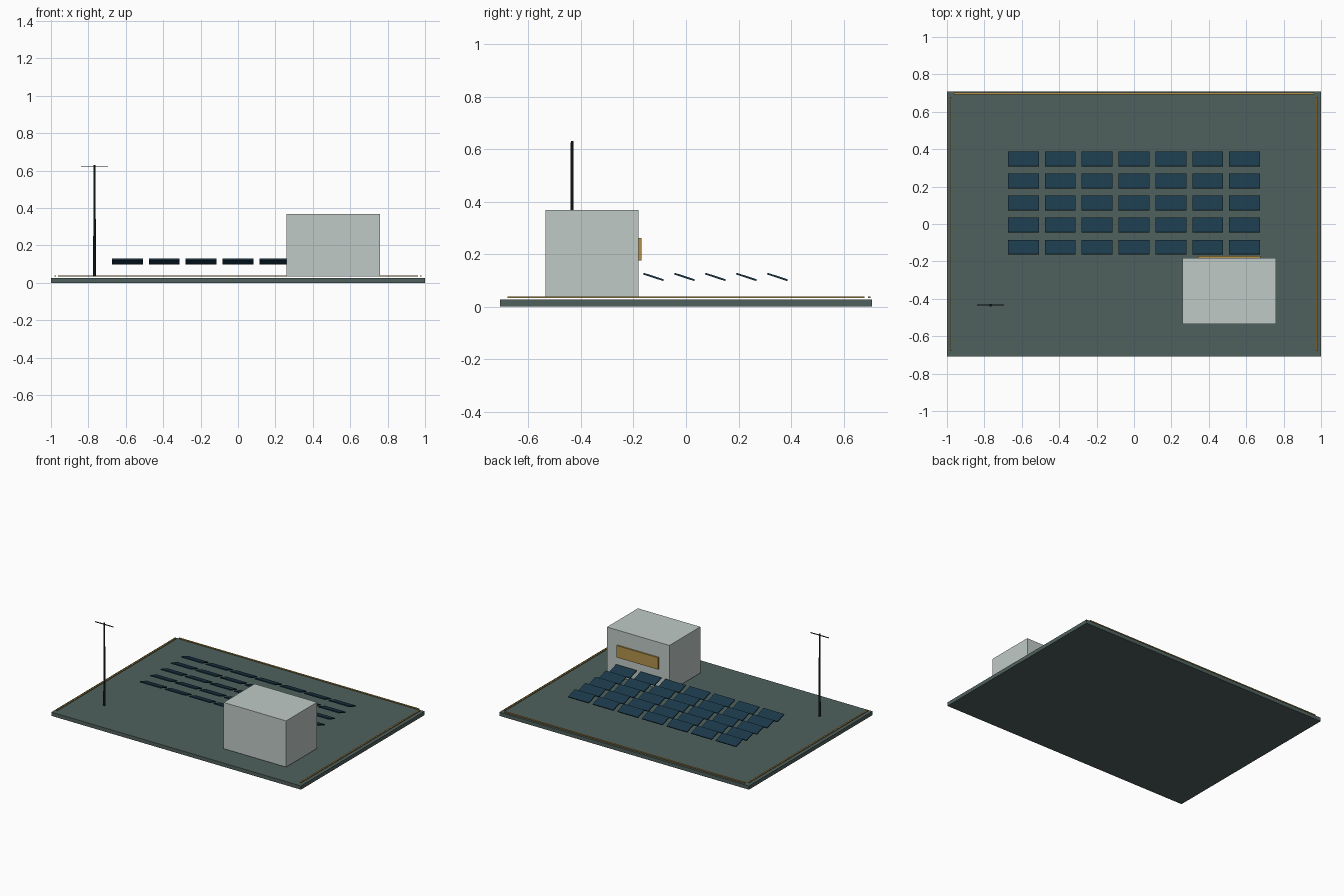
import bpy, math

if "Cube" in bpy.data.objects:
    bpy.data.objects.remove(bpy.data.objects["Cube"])


def material(name, rgb):
    m = bpy.data.materials.new(name)
    m.diffuse_color = (*rgb, 1)
    m.use_nodes = True
    m.node_tree.nodes["Principled BSDF"].inputs["Base Color"].default_value = m.diffuse_color
    return m


DECK = material("slate_green", (0.08, 0.12, 0.11))
PANEL = material("panel_blue", (0.011, 0.042, 0.07))
WALL = material("pale_grey", (0.52, 0.59, 0.56))
GOLD = material("gold", (0.45, 0.29, 0.07))
DARK = material("dark_metal", (0.015, 0.025, 0.025))


def box(name, lo, hi, mat):
    """Box between two opposite corners."""
    bpy.ops.mesh.primitive_cube_add(size=1, location=[(a + b) / 2 for a, b in zip(lo, hi)])
    ob = bpy.context.object
    ob.name = name
    ob.scale = [b - a for a, b in zip(lo, hi)]
    ob.data.materials.append(mat)
    return ob


# Roof deck
box("roof_deck", (-1, -0.708, 0), (1, 0.708, 0.027), DECK)

# Thin edge trims on both sides and the back
for side, s in (("left", -1), ("right", 1)):
    x = 0.977 * s
    box(side + "_edge_trim", (x - 0.005, -0.68, 0.033), (x + 0.005, 0.68, 0.039), GOLD)
box("back_edge_trim", (-0.962, 0.693, 0.033), (0.962, 0.703, 0.039), GOLD)

# Tilted solar panels, 5 rows of 7
for row in range(5):
    for col in range(7):
        bpy.ops.mesh.primitive_cube_add(
            size=1, location=((col - 3) * 0.197, 0.112 + (row - 2) * 0.118, 0.113),
            rotation=(math.radians(-18), 0, 0))
        p = bpy.context.object
        p.name = f"solar_panel_{row + 1}_{col + 1}"
        p.scale = (0.165, 0.081, 0.007)
        p.data.materials.append(PANEL)

# Plant room with its gold back plate
box("plant_room", (0.26, -0.535, 0.033), (0.76, -0.181, 0.368), WALL)
box("back_plate", (0.343, -0.182, 0.175), (0.676, -0.17, 0.261), GOLD)

# Tapered mast with a crossbar
bpy.ops.mesh.primitive_cone_add(vertices=8, radius1=0.008, radius2=0.005, depth=0.597,
                                location=(-0.767, -0.434, 0.3325))
mast = bpy.context.object
mast.name = "mast"
mast.data.materials.append(DARK)
box("mast_crossbar", (-0.84, -0.4365, 0.618), (-0.694, -0.4315, 0.623), DARK)
